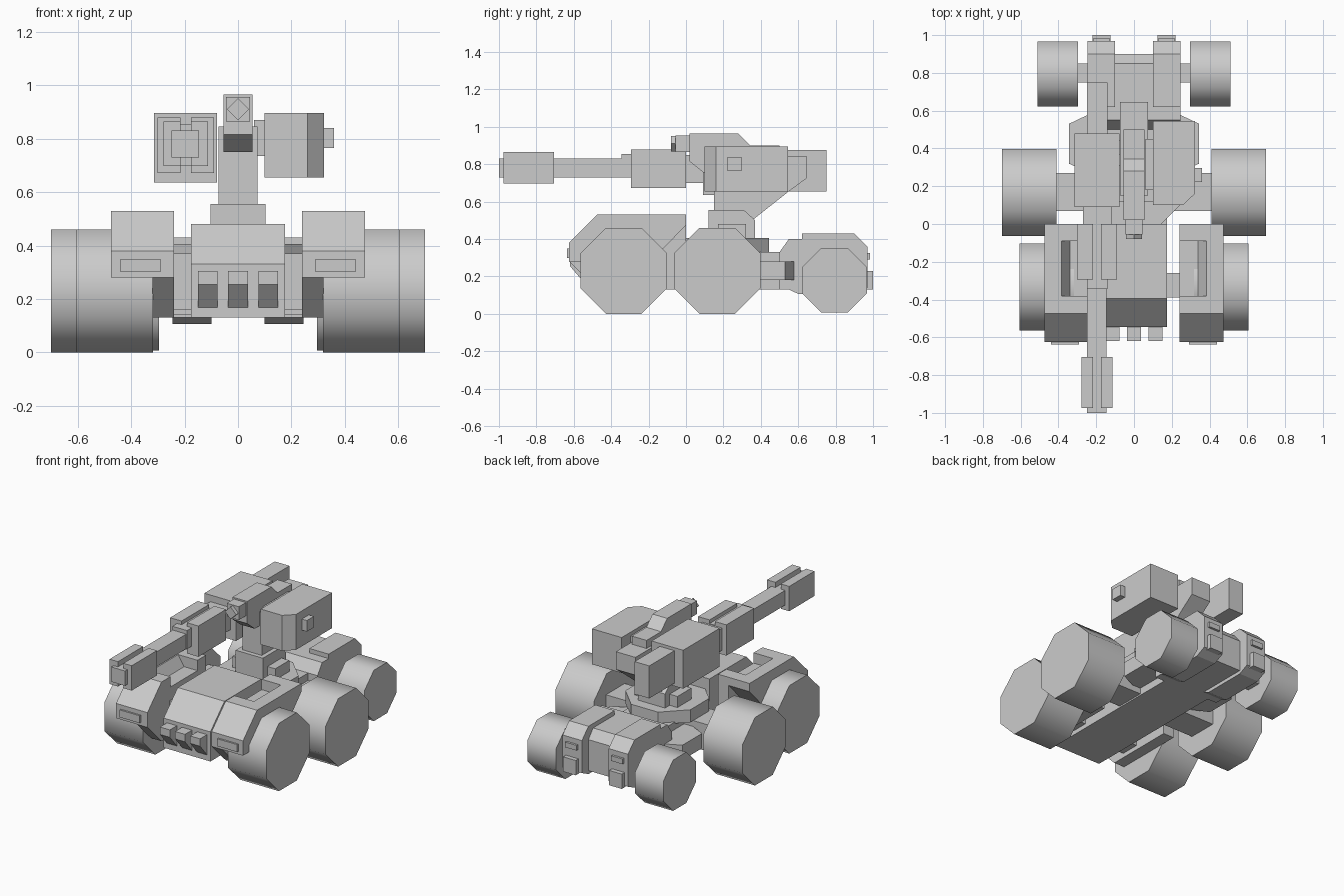
import bpy, bmesh, math

if "Cube" in bpy.data.objects:
    bpy.data.objects.remove(bpy.data.objects["Cube"])


def prism(name, pts, a, b, axis='x'):
    """Extrude a profile from a to b. x: pts are (y,z); y: (x,z); z: (x,y)."""
    place = {'x': lambda p, t: (t, p[0], p[1]),
             'y': lambda p, t: (p[0], t, p[1]),
             'z': lambda p, t: (p[0], p[1], t)}[axis]
    bm = bmesh.new()
    lo = [bm.verts.new(place(p, a)) for p in pts]
    hi = [bm.verts.new(place(p, b)) for p in pts]
    n = len(pts)
    bm.faces.new(lo)
    bm.faces.new(hi)
    for i in range(n):
        j = (i + 1) % n
        bm.faces.new((lo[i], lo[j], hi[j], hi[i]))
    bmesh.ops.recalc_face_normals(bm, faces=bm.faces)
    me = bpy.data.meshes.new(name)
    bm.to_mesh(me)
    bm.free()
    ob = bpy.data.objects.new(name, me)
    bpy.context.collection.objects.link(ob)
    return ob


def box(name, x0, x1, y0, y1, z0, z1):
    return prism(name, [(y0, z0), (y1, z0), (y1, z1), (y0, z1)], x0, x1)


def octagon(cx, cy, r):
    R = r / math.cos(math.pi / 8)
    return [(cx + R * math.cos(math.pi / 8 + k * math.pi / 4),
             cy + R * math.sin(math.pi / 8 + k * math.pi / 4)) for k in range(8)]


def wheel(name, y, z, r, x0, x1):
    ob = prism(name, octagon(y, z, r), x0, x1)
    ob.data.shade_smooth()
    ob.data.set_sharp_from_angle(angle=math.radians(60))


# Chassis
box("hull", -.175, .175, -.50, .62, .13, .33)
prism("front_body", [(-.545, .13), (-.545, .33), (-.395, .48), (0, .48), (0, .13)], -.175, .175)
prism("rear_body", [(.50, .13), (.50, .33), (.55, .40), (.85, .40), (.90, .34), (.90, .13)],
      -.16, .16)
for i in (-1, 0, 1):
    x = i * .113
    prism("grille_tooth", [(-.53, .305), (-.62, .305), (-.62, .255), (-.53, .15)],
          x - .037, x + .037)

for side, s in (("right", 1), ("left", -1)):
    # Wheels and axles
    wheel(side + "_front_wheel", -.333, .23, .23, s * .318, s * .607)
    wheel(side + "_middle_wheel", .167, .23, .23, s * .41, s * .70)
    wheel(side + "_rear_wheel", .795, .18, .172, s * .296, s * .51)
    box(side + "_front_axle", s * .16, s * .26, -.39, -.26, .16, .37)
    box(side + "_middle_axle", s * .16, s * .415, .07, .27, .14, .32)
    box(side + "_rear_axle", s * .2, s * .30, .75, .85, .13, .23)

    # Mid sponson with chamfered corners
    prism(side + "_sponson", [(s * .15, .22), (s * .24, .27), (s * .345, .32), (s * .345, .53),
                              (s * .24, .58), (s * .15, .58)], .18, .28, 'z')

    # Front fender: inner block, outer cover and top notch
    inner = prism(side + "_fender_inner", [(-.625, .28), (-.625, .38), (-.475, .53), (0, .53),
                                           (0, .13), (-.475, .13)], s * .24, s * .32)
    outer = prism(side + "_fender_cover", [(-.625, .28), (-.625, .38), (-.475, .53), (0, .53),
                                           (0, .475), (-.12, .35), (-.2, .28)],
                  s * .32, s * .475)
    cutter = prism(side + "_notch_cutter", [(s * .2, .46), (s * .34, .46), (s * .385, .53),
                                            (s * .385, .6), (s * .2, .6)], -.38, -.09, 'y')
    cutter.hide_render = True
    cutter.hide_viewport = True
    for ob in (inner, outer):
        m = ob.modifiers.new("notch", 'BOOLEAN')
        m.operation = 'DIFFERENCE'
        m.solver = 'EXACT'
        m.object = cutter
    box(side + "_headlight", s * .29, s * .44, -.637, -.62, .30, .35)

    # Rear pod with tail details
    prism(side + "_rear_pod", [(.55, .13), (.60, .107), (.90, .107), (.97, .14), (.97, .36),
                               (.90, .43), (.62, .43), (.62, .40), (.55, .40), (.50, .33),
                               (.50, .13)], s * .10, s * .245)
    box(side + "_tail_box", s * .125, s * .22, .96, 1.0, .13, .23)
    box(side + "_tail_bar", s * .13, s * .215, .96, .985, .29, .325)

    # Small blocks beside the turret base
    box(side + "_turret_step", s * .09, s * .16, .17, .32, .40, .48)

# Turret ring, base and neck
prism("turret_ring", octagon(0, .2, .243), .32, .405, 'z')
prism("turret_base", [(.12, .40), (.12, .555), (.31, .555), (.37, .50), (.37, .40)], -.102, .102)
prism("turret_neck", [(.15, .52), (.36, .505), (.55, .655), (.645, .725), (.645, .845),
                      (.15, .845)], -.073, .073)

# Centre sensor head
prism("sensor_head", [(.02, .965), (.28, .965), (.345, .90), (.50, .90), (.50, .75), (.10, .75),
                      (.02, .815)], -.055, .055)
box("sensor_housing", -.045, .045, -.055, .03, .865, .955)
prism("sensor_lens", [(-.042, .91), (0, .868), (.042, .91), (0, .952)], -.08, -.05, 'y')

# Right-hand pod
prism("side_pod", [(.10, .10), (.26, .10), (.322, .16), (.322, .545), (.10, .545)],
      .655, .895, 'z')
box("side_pod_knob", .31, .36, .222, .297, .765, .84)
box("side_pod_mount", .06, .11, .18, .45, .735, .87)

# Left-hand gun
box("gun_body", -.315, -.078, .09, .48, .635, .895)
box("gun_rear_box", -.25, -.14, .46, .75, .655, .875)
box("gun_connector", -.27, -.12, -.02, .10, .70, .85)
box("gun_sleeve", -.25, -.14, -.345, 0, .73, .855)
box("gun_barrel", -.248, -.146, -1.0, -.30, .73, .83)
for d in (-1, 1):
    c = -.196
    box("gun_housing_plate", c + d * .02, c + d * .106, -.295, 0, .672, .88)
    box("muzzle_plate", c + d * .02, c + d * .083, -.975, -.705, .697, .865)
